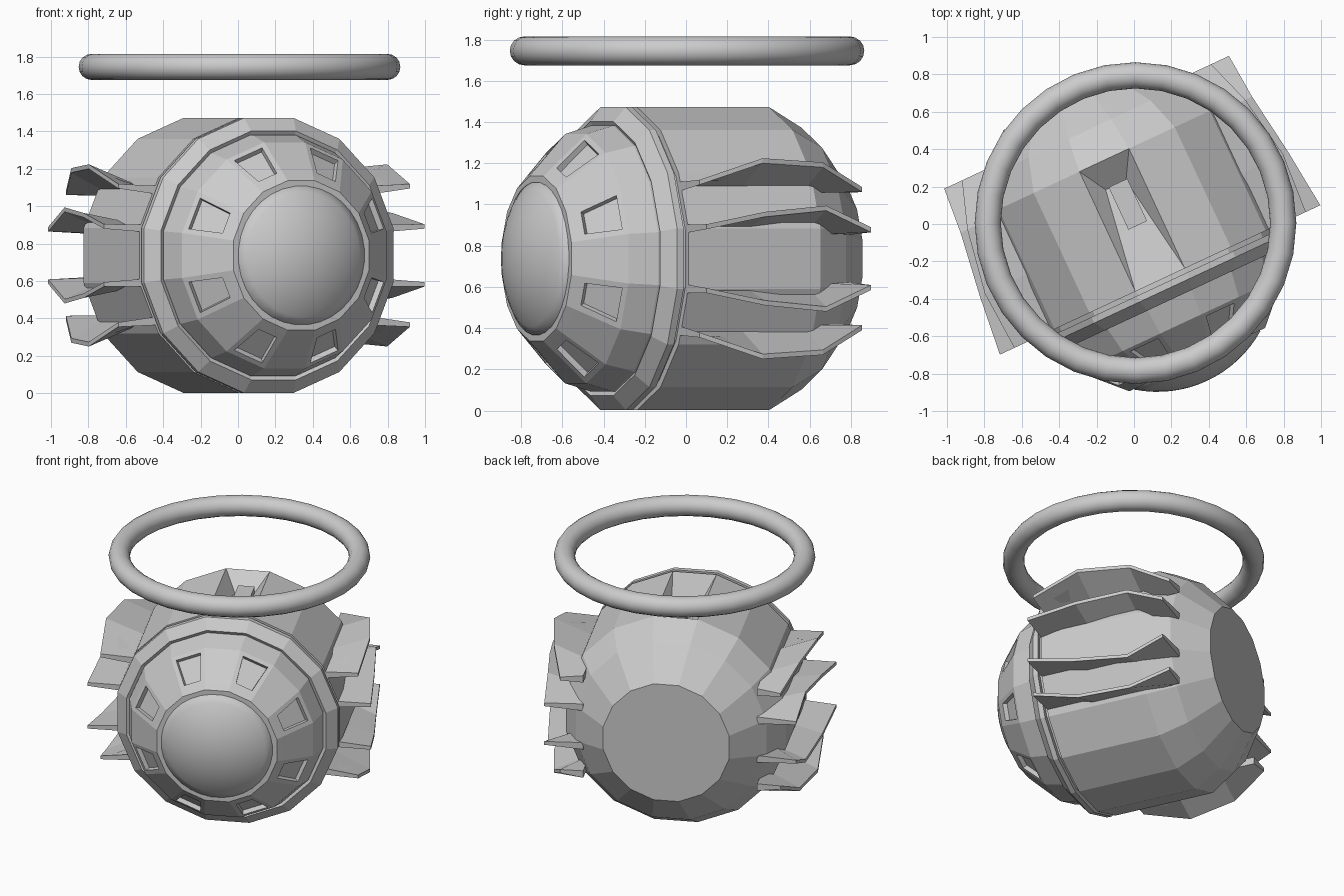
import bpy, bmesh, math
from mathutils import Matrix, Vector

if "Cube" in bpy.data.objects:
    bpy.data.objects.remove(bpy.data.objects["Cube"])

SIDES = 16
STEP = math.tau / SIDES
MID = 0.737                      # height of the body axis
TURN = Matrix.Translation((0, 0, MID)) @ Matrix.Rotation(math.radians(25), 4, 'Z')

grey = bpy.data.materials.new("plain_grey")
grey.use_nodes = True
grey.diffuse_color = (0.6, 0.6, 0.6, 1)
grey.node_tree.nodes["Principled BSDF"].inputs["Base Color"].default_value = (0.6, 0.6, 0.6, 1)


def finish(bm, name, turn=True, smooth=False):
    bmesh.ops.recalc_face_normals(bm, faces=bm.faces)
    if turn:
        bm.transform(TURN)
    mesh = bpy.data.meshes.new(name)
    bm.to_mesh(mesh)
    bm.free()
    mesh.materials.append(grey)
    for p in mesh.polygons:
        p.use_smooth = smooth
    obj = bpy.data.objects.new(name, mesh)
    bpy.context.collection.objects.link(obj)
    return obj


def lathe(profile, sides=SIDES, cap_front=False, cap_back=False):
    """Turn (forward, flat radius) points about the body axis; front is -y."""
    bm = bmesh.new()
    rings, bands = [], []
    for fwd, rad in profile:
        r = rad / math.cos(math.pi / sides)
        rings.append([bm.verts.new((r * math.sin((j - 0.5) * math.tau / sides), -fwd,
                                    r * math.cos((j - 0.5) * math.tau / sides)))
                      for j in range(sides)])
    for a, b in zip(rings, rings[1:]):
        bands.append([bm.faces.new((a[j], a[(j + 1) % sides], b[(j + 1) % sides], b[j]))
                      for j in range(sides)])
    if cap_back:
        bm.faces.new(rings[0])
    if cap_front:
        bm.faces.new(rings[-1])
    return bm, rings, bands


# Rear hull, with a sloping recess cut into its top facet
bm, rings, bands = lathe([(-0.75, 0.42), (-0.56, 0.635), (-0.377, 0.735), (0.33, 0.735), (0.33, 0.69)],
                         cap_back=True, cap_front=True)
bm.faces.remove(bands[2][0])
b0, b1 = rings[2][:2]
f0, f1 = rings[3][:2]
m0, m1 = (bm.verts.new((x, 0.23, 0.735 - 0.11)) for x in (-0.06, 0.06))
for loop in ((b0, b1, m1, m0), (b0, m0, f0), (b1, f1, m1), (m0, m1, f1, f0)):
    bm.faces.new(loop)
finish(bm, "rear_hull")

# Small block in the recess
bm = bmesh.new()
bmesh.ops.create_cube(bm, size=1)
bm.transform(Matrix.Translation((0.015, 0.11, 0.64)) @ Matrix.Diagonal((0.11, 0.25, 0.09, 1)))
finish(bm, "top_block")

# Collar between the hull and the nose
bm, _, _ = lathe([(0.30, 0.70), (0.355, 0.70), (0.355, 0.735), (0.39, 0.735), (0.45, 0.665), (0.43, 0.63)])
finish(bm, "collar")

# Faceted nose with eight sunken windows
bm, rings, bands = lathe([(0.41, 0.645), (0.45, 0.645), (0.59, 0.605), (0.77, 0.43), (0.80, 0.40), (0.80, 0.36)],
                         cap_front=True)
bmesh.ops.recalc_face_normals(bm, faces=bm.faces)
windows = bands[2][1::2]
bmesh.ops.inset_individual(bm, faces=windows, thickness=0.042)
bmesh.ops.inset_individual(bm, faces=windows, thickness=0.004, depth=-0.03)
finish(bm, "nose")

# Smooth lens dome: a shallow spherical cap
RIM, RISE, BASE = 0.37, 0.12, 0.805
ball = (RIM ** 2 + RISE ** 2) / (2 * RISE)
sweep = math.asin(RIM / ball)
cap = [(BASE + RISE - ball + ball * math.cos(sweep * k / 8), ball * math.sin(sweep * k / 8))
       for k in range(8, 0, -1)]
bm, rings, _ = lathe([(0.79, RIM)] + cap, sides=32)
tip = bm.verts.new((0, -BASE - RISE, 0))
for j in range(32):
    bm.faces.new((rings[-1][j], rings[-1][(j + 1) % 32], tip))
finish(bm, "lens_dome", smooth=True)

# Side fins: arched plates, mirrored left/right and up/down
STATIONS = (0.33, 0.0, -0.35, -0.6)
FINS = {
    "outer": (0.345, ((0.86, 0.37), (0.88, 0.475), (0.82, 0.455), (0.735, 0.335))),
    "inner": (0.14, ((0.945, 0.155), (0.91, 0.215), (0.86, 0.245), (0.84, 0.14))),
}
for kind, (root_z, edge) in FINS.items():
    for sx, side in ((1, "left"), (-1, "right")):
        for sz, level in ((1, "upper"), (-1, "lower")):
            bm = bmesh.new()
            rows = []
            for fwd, (x, z) in zip(STATIONS, edge):
                section = ((0.58, root_z - 0.025), (x, z - 0.012), (x, z + 0.012), (0.58, root_z + 0.025))
                rows.append([bm.verts.new((sx * px, -fwd, sz * pz)) for px, pz in section])
            for a, b in zip(rows, rows[1:]):
                for j in range(4):
                    bm.faces.new((a[j], a[(j + 1) % 4], b[(j + 1) % 4], b[j]))
            bm.faces.new(rows[0])
            bm.faces.new(rows[-1])
            finish(bm, f"{side}_{level}_{kind}_fin")

# Floating ring above the body
bpy.ops.mesh.primitive_torus_add(major_segments=32, minor_segments=16, major_radius=0.79,
                                 minor_radius=0.07, location=(0.008, 0.005, 1.745))
halo = bpy.context.object
halo.name = "floating_ring"
halo.data.materials.append(grey)
bpy.ops.object.shade_smooth()
